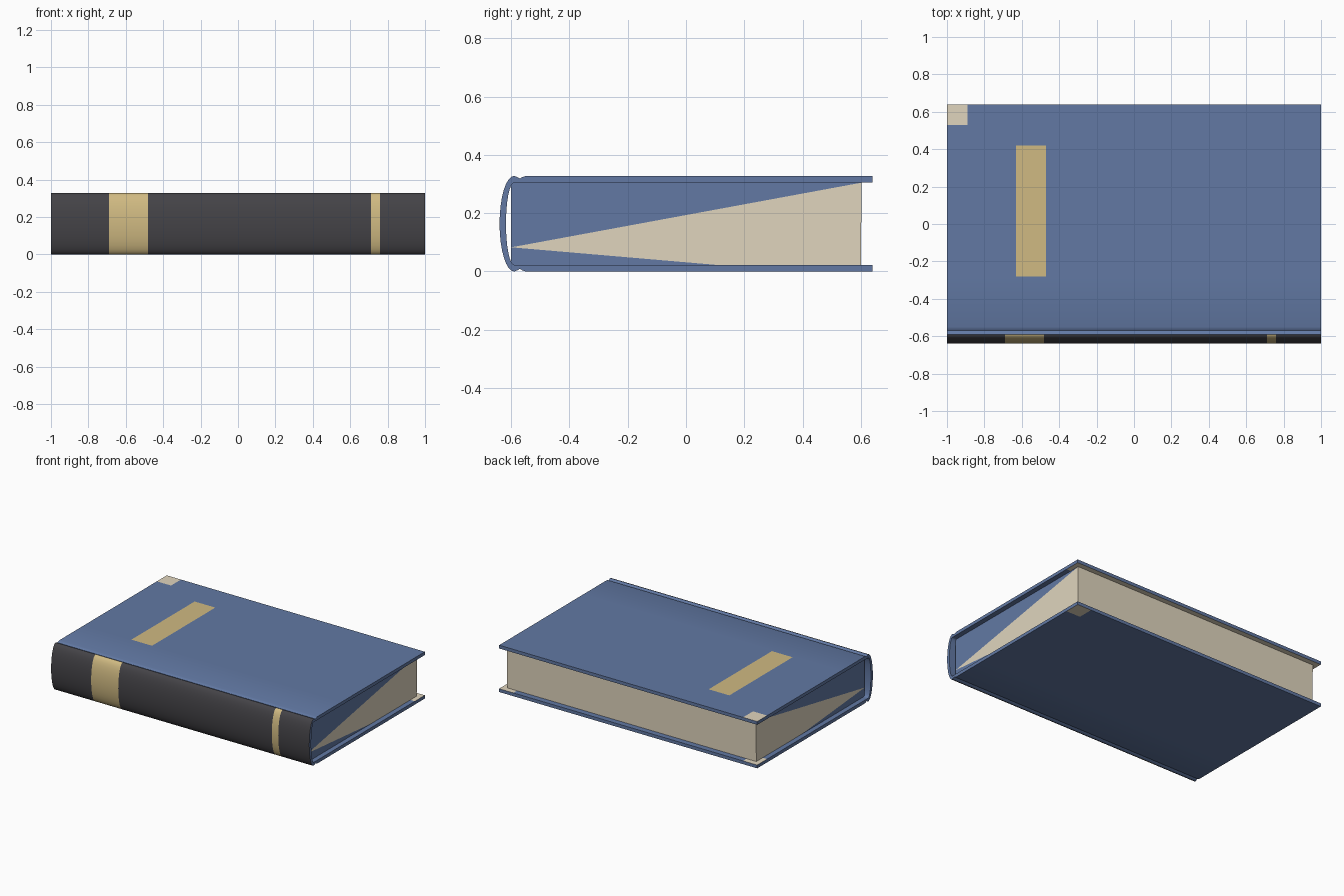
import bpy, bmesh, math

if "Cube" in bpy.data.objects:
    bpy.data.objects.remove(bpy.data.objects["Cube"])

H = 0.328          # overall height
T = 0.023          # board thickness


def material(name, rgb):
    m = bpy.data.materials.new(name)
    m.diffuse_color = (*rgb, 1)
    m.use_nodes = True
    m.node_tree.nodes["Principled BSDF"].inputs["Base Color"].default_value = m.diffuse_color
    return m


BLUE, CHARCOAL, GOLD, CREAM = range(4)
MATS = [material("cloth_blue", (0.122, 0.191, 0.371)),
        material("spine_charcoal", (0.058, 0.056, 0.063)),
        material("gold", (0.63, 0.49, 0.223)),
        material("paper_cream", (0.745, 0.665, 0.515))]


def finish(name, bm, angle):
    bmesh.ops.recalc_face_normals(bm, faces=bm.faces)
    mesh = bpy.data.meshes.new(name)
    bm.to_mesh(mesh)
    bm.free()
    for m in MATS:
        mesh.materials.append(m)
    ob = bpy.data.objects.new(name, mesh)
    bpy.context.collection.objects.link(ob)
    bpy.ops.object.select_all(action='DESELECT')
    ob.select_set(True)
    bpy.context.view_layer.objects.active = ob
    bpy.ops.object.shade_smooth_by_angle(angle=math.radians(angle))
    return ob


# Cover cross-section (y, z): top board, hinge groove, rounded spine, bottom board
top_out = [(0.64, H), (0.53, H), (0.42, H), (-0.28, H), (-0.55, H),
           (-0.562, H - 0.004), (-0.57, H - 0.009), (-0.579, H - 0.004)]
top_in = [(y, H - T) for y, z in top_out]
N = 16
arc = [math.pi / 2 + math.pi * i / N for i in range(N + 1)]


def spine(ry, rz):
    return [(-0.59 + ry * math.cos(a), H / 2 + rz * math.sin(a)) for a in arc]


def flip(points):
    return [(y, H - z) for y, z in reversed(points)]


outer = top_out + spine(0.05, H / 2) + flip(top_out)
inner = top_in + spine(0.028, H / 2 - T) + flip(top_in)
n = len(outer)

# Stations along the spine where the decoration starts and stops
xs = [-1, -0.89, -0.69, -0.63, -0.48, -0.47, 0.71, 0.76, 0.89, 1]


def outer_colour(x, y, z):
    if y < -0.59:
        return GOLD if -0.69 < x < -0.48 or 0.71 < x < 0.76 else CHARCOAL
    if z > H / 2:
        if -0.63 < x < -0.47 and -0.28 < y < 0.42:
            return GOLD
        if x < -0.89 and y > 0.53:
            return CREAM
    elif x > 0.89 and y > 0.53:
        return CREAM
    return BLUE


def inner_colour(x, y, z):
    return CREAM if y > 0.53 and (z > H / 2 or abs(x) > 0.89) else BLUE


# Case: front board, spine and back board in one shell
bm = bmesh.new()
vo = [[bm.verts.new((x, y, z)) for y, z in outer] for x in xs]
vi = [[bm.verts.new((x, y, z)) for y, z in inner] for x in xs]
for grid, rule in ((vo, outer_colour), (vi, inner_colour)):
    for a, b in zip(grid, grid[1:]):
        for j in range(n - 1):
            f = bm.faces.new((a[j], a[j + 1], b[j + 1], b[j]))
            f.material_index = rule(*f.calc_center_median())
for k in (0, -1):                      # head and tail ends
    for j in range(n - 1):
        bm.faces.new((vo[k][j], vo[k][j + 1], vi[k][j + 1], vi[k][j]))
for j in (0, n - 1):                   # fore edges of the boards
    for k in range(len(xs) - 1):
        bm.faces.new((vo[k][j], vo[k + 1][j], vi[k + 1][j], vi[k][j]))
finish("book_cover", bm, 35)

# Page block: cream fore edge, slanted cream and blue areas on both ends
section = [(-0.60, T), (0.10, T), (0.60, T), (0.603, H - T), (-0.60, H - T), (-0.60, 0.083)]
bm = bmesh.new()
ends = [[bm.verts.new((x, y, z)) for y, z in section] for x in (-0.965, 0.965)]
for e in ends:
    for ids, colour in (((0, 1, 5), BLUE), ((1, 2, 3, 5), CREAM), ((3, 4, 5), BLUE)):
        bm.faces.new([e[i] for i in ids]).material_index = colour
for i in range(6):
    j = (i + 1) % 6
    f = bm.faces.new((ends[0][i], ends[0][j], ends[1][j], ends[1][i]))
    f.material_index = CREAM
finish("page_block", bm, 30)
